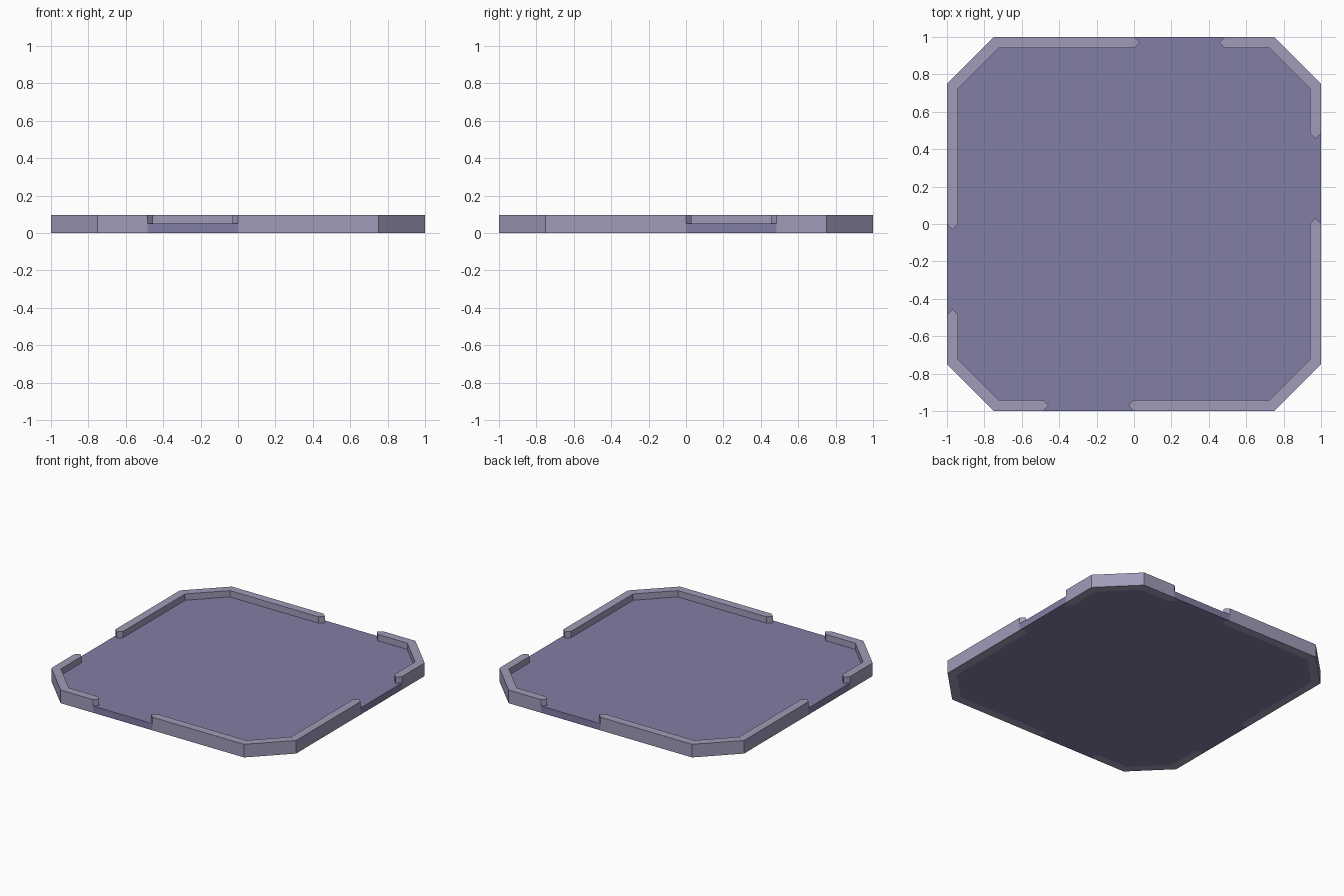
import bpy, bmesh

if "Cube" in bpy.data.objects:
    bpy.data.objects.remove(bpy.data.objects["Cube"])

FLOOR_Z, RIM_Z = 0.05, 0.097
IN, TIP = 0.94, 0.03


def material(name, color):
    m = bpy.data.materials.new(name)
    m.diffuse_color = color
    m.use_nodes = True
    m.node_tree.nodes["Principled BSDF"].inputs["Base Color"].default_value = m.diffuse_color
    return m


def prism(name, pts, height, mat):
    bm = bmesh.new()
    face = bm.faces.new([bm.verts.new((x, y, 0)) for x, y in pts])
    top = bmesh.ops.extrude_face_region(bm, geom=[face], use_keep_orig=True)["geom"]
    bmesh.ops.translate(bm, vec=(0, 0, height),
                        verts=[g for g in top if isinstance(g, bmesh.types.BMVert)])
    bmesh.ops.recalc_face_normals(bm, faces=bm.faces)
    mesh = bpy.data.meshes.new(name)
    bm.to_mesh(mesh)
    bm.free()
    mesh.materials.append(mat)
    ob = bpy.data.objects.new(name, mesh)
    bpy.context.collection.objects.link(ob)


def inner_edge(a):
    # inside line of one corner wall, with a pointed end at each doorway
    return [(a, 1), (a - TIP, 0.97), (a, IN), (0.725, IN),
            (IN, 0.725), (IN, a), (0.97, a - TIP), (1, a)]


rim_mat = material("rim_stone", (0.35, 0.33, 0.48, 1))
floor_mat = material("floor_stone", (0.22, 0.21, 0.37, 1))

# corner walls, clockwise: two short and two long, diagonally opposite
floor_pts = []
for name, sx, sy, a in (("back_right", 1, 1, 0.485), ("front_right", 1, -1, 0.0),
                        ("front_left", -1, -1, 0.485), ("back_left", -1, 1, 0.0)):
    edge = [(x * sx, y * sy) for x, y in inner_edge(a)]
    outer = [(sx, 0.75 * sy), (0.75 * sx, sy)]
    prism(name + "_wall", edge + outer, RIM_Z, rim_mat)
    floor_pts += edge if sx * sy > 0 else edge[::-1]

# floor slab fills the space between the walls and runs out through the doorways
prism("floor", floor_pts, FLOOR_Z, floor_mat)
